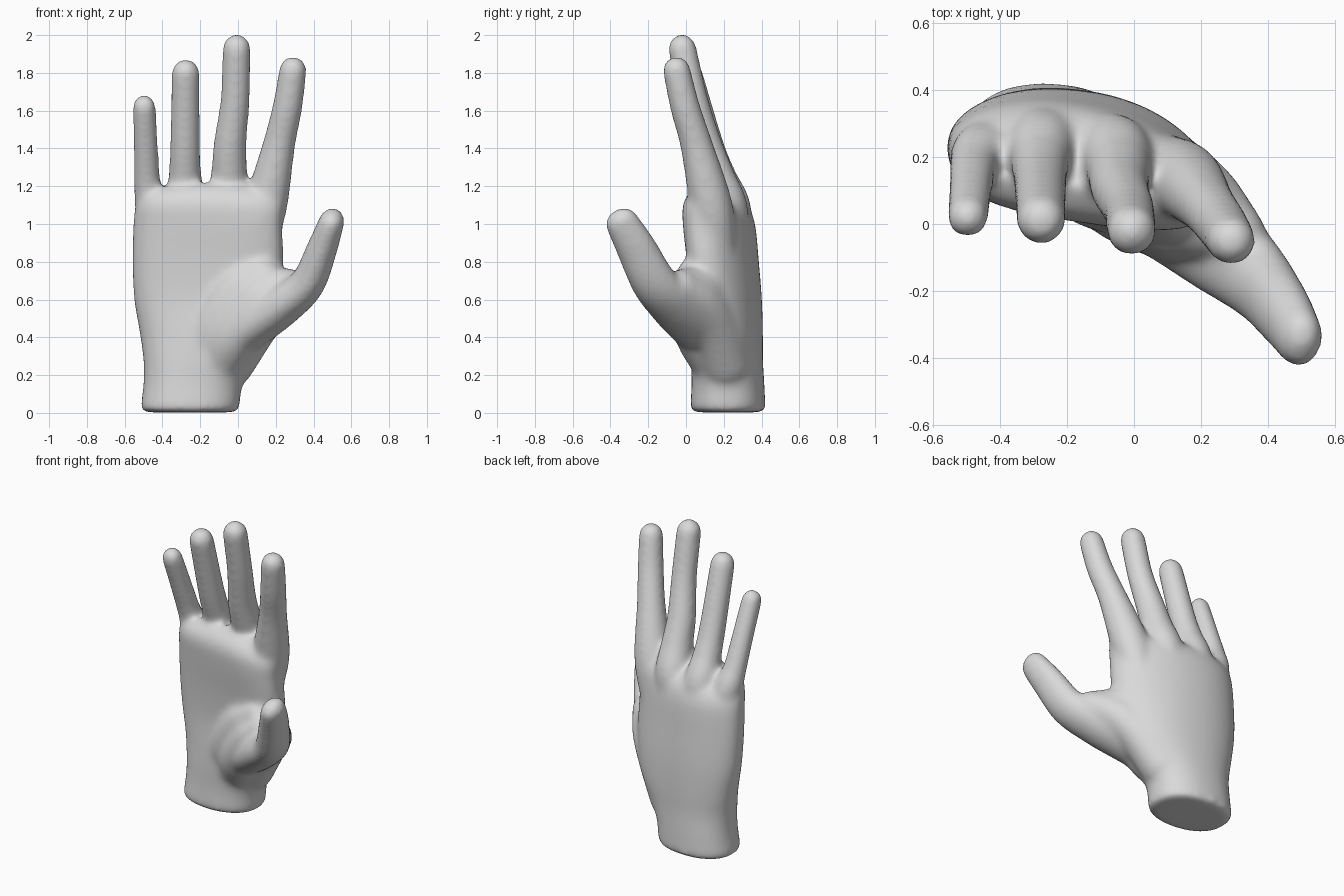
import bpy, bmesh, math
from mathutils import Vector

SIDES = 28
bm = bmesh.new()


def spline(pts, steps):
    """Catmull-Rom through tuples of any length."""
    p = [tuple(2 * a - b for a, b in zip(pts[0], pts[1]))] + list(pts)
    p.append(tuple(2 * a - b for a, b in zip(pts[-1], pts[-2])))
    out = []
    for i in range(1, len(p) - 2):
        for s in range(steps):
            t = s / steps
            out.append(tuple(
                0.5 * (2 * b + (c - a) * t + (2 * a - 5 * b + 4 * c - d) * t * t
                       + (3 * b - a - 3 * c + d) * t ** 3)
                for a, b, c, d in zip(p[i - 1], p[i], p[i + 1], p[i + 2])))
    out.append(tuple(pts[-1]))
    return out


def loft(rings):
    """Closed skin over a list of rings."""
    vs = [[bm.verts.new(co) for co in r] for r in rings]
    for a, b in zip(vs, vs[1:]):
        for i in range(len(a)):
            j = (i + 1) % len(a)
            bm.faces.new((a[i], a[j], b[j], b[i]))
    bm.faces.new(vs[0][::-1])
    bm.faces.new(vs[-1])


def digit(pts, wide=1.0, deep=1.0, grow=0.008):
    """Tapered tube (x, y, z, radius) with rounded ends."""
    path = [p[:3] + (p[3] + grow,) for p in spline(pts, 8)]
    cs = [Vector(p[:3]) for p in path]
    first, last = (cs[1] - cs[0]).normalized(), (cs[-1] - cs[-2]).normalized()
    rows = []
    for k in range(1, 7):
        a = math.pi / 2 * k / 6.3
        rows.insert(0, (cs[0] - first * path[0][3] * math.sin(a), first, path[0][3] * math.cos(a)))
    for i, c in enumerate(cs):
        d = cs[min(i + 1, len(cs) - 1)] - cs[max(i - 1, 0)]
        rows.append((c, d.normalized(), path[i][3]))
    for k in range(1, 7):
        a = math.pi / 2 * k / 6.3
        rows.append((cs[-1] + last * path[-1][3] * math.sin(a), last, path[-1][3] * math.cos(a)))
    rings = []
    for c, d, r in rows:
        u = Vector((0, 1, 0)).cross(d).normalized()
        v = d.cross(u)
        rings.append([c + r * (u * math.cos(t) * wide + v * math.sin(t) * deep)
                      for t in (2 * math.pi * i / SIDES for i in range(SIDES))])
    loft(rings)


# Palm and wrist: z, centre x, half width, centre y, half depth, tilt, arch, extra front depth
palm = [
    (0.02, -0.255, 0.262, 0.222, 0.199, -0.03, 0.00, 0.00),
    (0.16, -0.237, 0.263, 0.222, 0.192, -0.04, 0.00, 0.00),
    (0.28, -0.205, 0.296, 0.222, 0.184, -0.07, 0.01, 0.01),
    (0.42, -0.170, 0.350, 0.225, 0.177, -0.11, 0.02, 0.02),
    (0.60, -0.163, 0.387, 0.232, 0.163, -0.13, 0.04, 0.03),
    (0.80, -0.160, 0.400, 0.222, 0.155, -0.15, 0.05, 0.038),
    (1.00, -0.160, 0.395, 0.205, 0.151, -0.16, 0.05, 0.045),
    (1.11, -0.152, 0.392, 0.180, 0.140, -0.14, 0.04, 0.035),
    (1.18, -0.147, 0.372, 0.155, 0.095, -0.12, 0.03, 0.020),
    (1.23, -0.145, 0.330, 0.150, 0.035, -0.12, 0.03, 0.00),
]


def palm_ring(z, cx, w, cy, d, tilt, arch, front):
    ring = []
    for i in range(56):
        t = 2 * math.pi * (i + 0.5) / 56
        c, s = math.cos(t), math.sin(t)
        u = math.copysign(abs(c) ** 0.88, c)
        v = math.copysign(abs(s) ** 0.88, s)
        depth = d + (front if v < 0 else 0)
        drop = (0.05 * u * u + 0.04 * max(0, v)) * max(0, (z - 1.0) / 0.23)
        ring.append((cx + w * u, cy + tilt * w * u - arch * u * u + depth * v, z - drop))
    return ring


# Rounded lower rim of the wrist, then the sections above it
rim = palm_ring(0.003, -0.255, 0.245, 0.222, 0.182, -0.03, 0, 0)
loft([rim] + [palm_ring(*s) for s in spline(palm, 6)])

# Little, ring, middle and index fingers, knuckle to tip
digit([(-0.40, 0.24, 0.90, 0.070), (-0.455, 0.215, 1.09, 0.080), (-0.48, 0.173, 1.22, 0.064),
       (-0.487, 0.113, 1.38, 0.059), (-0.497, 0.02, 1.622, 0.055)])
digit([(-0.25, 0.255, 0.88, 0.085), (-0.275, 0.238, 1.09, 0.098), (-0.28, 0.18, 1.25, 0.080),
       (-0.28, 0.12, 1.42, 0.073), (-0.277, 0.012, 1.800, 0.067)])
digit([(-0.10, 0.24, 0.88, 0.085), (-0.06, 0.217, 1.09, 0.102), (-0.047, 0.162, 1.25, 0.090),
       (-0.042, 0.105, 1.42, 0.080), (-0.015, 0.04, 1.66, 0.070), (-0.007, -0.02, 1.930, 0.068)])
digit([(0.09, 0.16, 0.88, 0.10), (0.150, 0.130, 1.11, 0.106), (0.217, 0.055, 1.42, 0.079),
       (0.262, -0.005, 1.62, 0.072), (0.291, -0.050, 1.815, 0.066)])

# Thumb, deeper than wide
digit([(0.06, 0.08, 0.45, 0.125), (0.235, -0.055, 0.57, 0.112), (0.367, -0.165, 0.685, 0.094),
       (0.445, -0.262, 0.87, 0.081), (0.495, -0.340, 1.01, 0.067)], wide=0.92, deep=1.22)
# Fleshy thumb base on the palm side, its blend into the palm, and the slope on the back
digit([(-0.10, 0.155, 0.27, 0.13), (-0.02, 0.085, 0.42, 0.145), (0.11, 0.030, 0.59, 0.137),
       (0.19, 0.01, 0.66, 0.115)], grow=0)
digit([(-0.20, 0.19, 0.28, 0.14), (-0.11, 0.135, 0.47, 0.148), (0.00, 0.095, 0.64, 0.138),
       (0.12, 0.065, 0.72, 0.118)], grow=0)
digit([(-0.05, 0.21, 0.27, 0.14), (0.09, 0.15, 0.47, 0.13), (0.20, 0.075, 0.59, 0.118),
       (0.30, -0.03, 0.665, 0.095)], grow=0)
# Web toward the index finger
digit([(0.06, 0.16, 0.64, 0.12), (0.15, 0.10, 0.66, 0.115), (0.25, 0.0, 0.67, 0.10)], grow=0)

bmesh.ops.recalc_face_normals(bm, faces=bm.faces)
mesh = bpy.data.meshes.new("hand")
bm.to_mesh(mesh)
bm.free()
hand = bpy.data.objects.new("hand", mesh)
bpy.context.collection.objects.link(hand)

mat = bpy.data.materials.new("light_grey")
mat.diffuse_color = (0.7, 0.7, 0.7, 1)
mesh.materials.append(mat)

# Fuse the parts into one skin and soften the joins
fuse = hand.modifiers.new("fuse", 'REMESH')
fuse.mode = 'VOXEL'
fuse.voxel_size = 0.014
fuse.use_smooth_shade = True
soften = hand.modifiers.new("soften", 'SMOOTH')
soften.factor = 0.5
soften.iterations = 28
